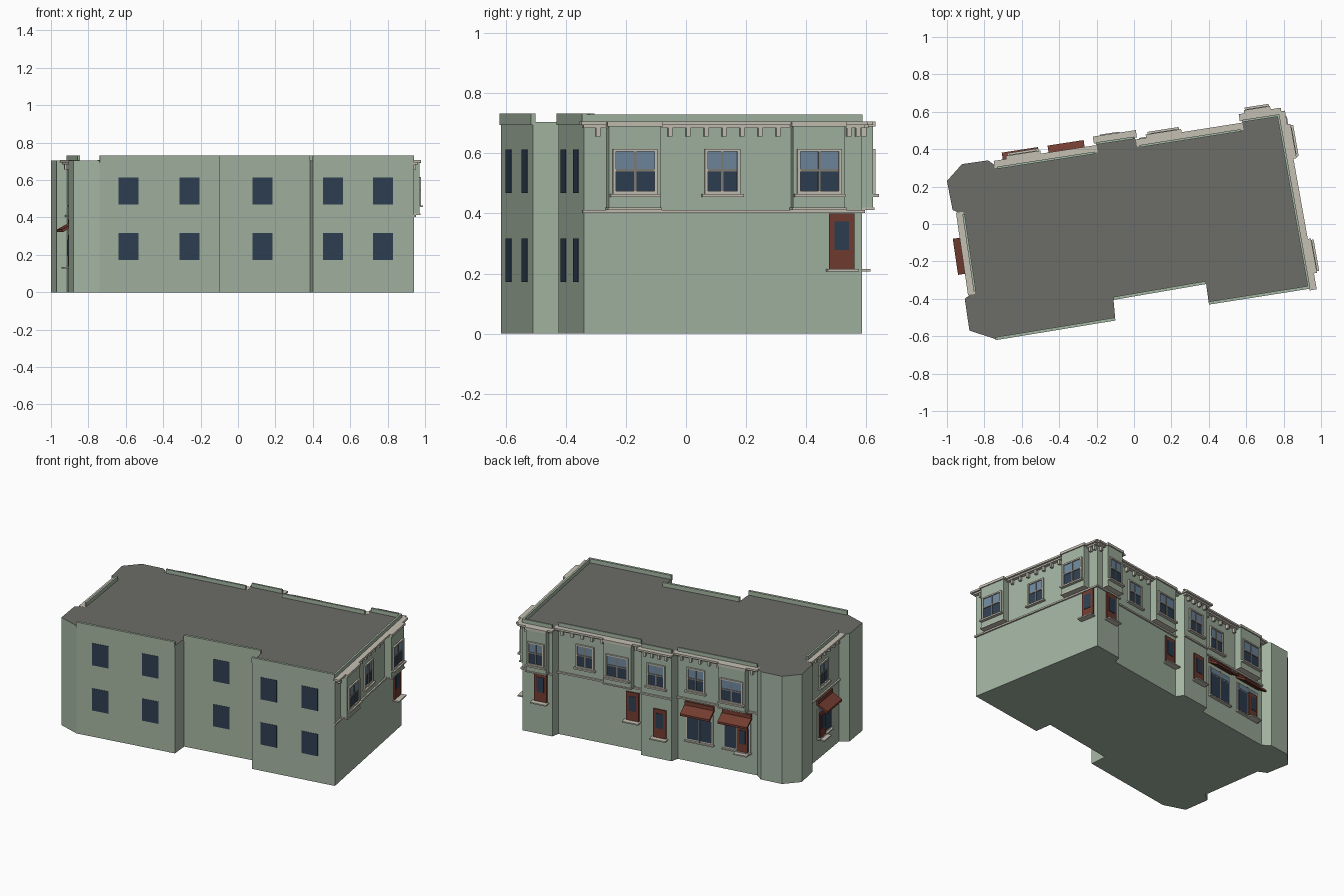
import bpy, bmesh
from mathutils import Vector

if "Cube" in bpy.data.objects:
    bpy.data.objects.remove(bpy.data.objects["Cube"])

COL = {"wall": (.37, .46, .36), "roof": (.15, .155, .14), "trim": (.56, .53, .45),
       "red": (.17, .045, .03), "glass": (.028, .05, .085), "sky_glass": (.16, .25, .35),
       "sash": (.22, .21, .18)}
MATS = {}
for n, c in COL.items():
    MATS[n] = bpy.data.materials.new(n)
    MATS[n].diffuse_color = (*c, 1)

# Footprint, counter-clockwise
P = [(-.88, -.57), (-.74, -.615), (-.10, -.51), (-.11, -.40), (.385, -.315), (.40, -.425),
     (.94, -.34), (.775, .585), (.58, .555), (.57, .505), (.03, .42), (0, .465), (-.2, .435),
     (-.21, .385), (-.73, .305), (-.78, .34), (-.92, .32), (-1, .23), (-.97, .075),
     (-.915, .05), (-.855, -.36), (-.905, -.40)]
FRONT = [(P[1], P[2]), (P[4 - 1], P[4]), (P[5], P[6])]
RIGHT, RA, RB, RC, RD, LEFT = [(P[i], P[i + 1]) for i in (6, 7, 9, 11, 13, 19)]
STREET = [RIGHT, RA, RB, RC, RD, LEFT]

parts = {}


def prism(part, mat, wall, c, w, prof):
    """Extrude a (depth, z) profile along a wall, centred at world x (or y) = c."""
    bm = parts.setdefault((part, mat), bmesh.new())
    a, b = Vector(wall[0]), Vector(wall[1])
    d = b - a
    k = 0 if abs(d.x) > abs(d.y) else 1
    m = a + d * ((c - a[k]) / d[k])
    d.normalize()
    n = Vector((d.y, -d.x))
    rows = []
    for s in (-w / 2, w / 2):
        rows.append([bm.verts.new((*(m + d * s + n * e), z)) for e, z in prof])
    N = len(prof)
    bm.faces.new(rows[0])
    bm.faces.new(rows[1][::-1])
    for i in range(N):
        j = (i + 1) % N
        bm.faces.new((rows[0][j], rows[0][i], rows[1][i], rows[1][j]))


def box(part, mat, wall, c, w, z0, z1, d0, d1):
    prism(part, mat, wall, c, w, [(d0, z0), (d1, z0), (d1, z1), (d0, z1)])


def span(wall):
    """Midpoint coordinate, length, and the coordinate change per unit length."""
    a, b = Vector(wall[0]), Vector(wall[1])
    d = b - a
    k = 0 if abs(d.x) > abs(d.y) else 1
    return (a[k] + b[k]) / 2, d.length, d[k] / d.length


def window(wall, c, w, d=0, z0=.465, z1=.615):
    g = span(wall)[2]
    zm = z0 + (z1 - z0) * .53
    for s in (-1, 1):
        box("window_frames", "trim", wall, c + s * g * (w / 2 - .005), .01, z0, z1, d - .004, d + .01)
    for z in (z0, z1 - .009):
        box("window_frames", "trim", wall, c, w, z, z + .009, d - .004, d + .01)
    box("window_sills", "trim", wall, c, w + .02, z0 - .01, z0, d - .004, d + .02)
    box("window_glass_lower", "glass", wall, c, w - .02, z0 + .009, zm, d - .004, d + .003)
    box("window_glass_upper", "sky_glass", wall, c, w - .02, zm, z1 - .009, d - .004, d + .003)
    box("window_sashes", "sash", wall, c, .008, z0, z1, d, d + .007)
    box("window_sashes", "sash", wall, c, w, zm - .004, zm + .004, d, d + .007)


def bay(wall, c, w, win):
    box("bay_boxes", "wall", wall, c, w, .415, .69, -.005, .045)
    box("bay_caps", "trim", wall, c, w + .012, .69, .706, -.005, .052)
    box("bay_bases", "trim", wall, c, w + .008, .412, .42, -.005, .05)
    window(wall, c, win, .045)


def door(wall, c, z0, d=0, w=.085, h=.185):
    box("doors", "red", wall, c, w, z0, z0 + h, d - .004, d + .008)
    box("door_glass", "glass", wall, c, w * .58, z0 + h * .34, z0 + h * .86, d, d + .011)
    box("door_steps", "trim", wall, c, w + .02, z0 - .008, z0, d - .004, d + .04)


def shop(wall, c, w, door_shift=None):
    box("shop_frames", "trim", wall, c, w, .14, .335, -.004, .006)
    g = span(wall)[2]
    box("shop_glass", "glass", wall, c, w - .02, .15, .29, 0, .009)
    box("shop_transoms", "sky_glass", wall, c, w - .02, .297, .33, 0, .009)
    box("shop_mullions", "sash", wall, c, .008, .14, .335, 0, .012)
    box("shop_sills", "trim", wall, c, w + .01, .132, .14, -.004, .02)
    box("shop_headers", "red", wall, c, w + .01, .365, .393, -.004, .012)
    if door_shift is not None:
        door(wall, c + g * door_shift, .135, .008, .07, .17)
    # Sloped awning with a short drop at the lip
    prism("awnings", "red", wall, c, w + .015,
          [(0, .362), (.065, .322), (.072, .322), (.072, .335), (0, .375)])


# Main body: walls plus grey roof face
bm = bmesh.new()
lo = [bm.verts.new((x, y, 0)) for x, y in P]
hi = [bm.verts.new((x, y, .705)) for x, y in P]
bm.faces.new(lo[::-1])
bm.faces.new(hi).material_index = 1
for i in range(len(P)):
    j = (i + 1) % len(P)
    bm.faces.new((lo[i], lo[j], hi[j], hi[i]))
me = bpy.data.meshes.new("building_body")
bm.to_mesh(me)
me.materials.append(MATS["wall"])
me.materials.append(MATS["roof"])
bpy.context.collection.objects.link(bpy.data.objects.new("building_body", me))

# Plain front: parapets and flat windows
for wl in FRONT:
    c, L, g = span(wl)
    box("parapets", "wall", wl, c, L, .695, .732, -.01, .006)
for wl, xs in zip(FRONT, [(-.585, -.26), (.13,), (.508, .775)]):
    for x in xs:
        for z in (.172, .468):
            box("front_windows", "glass", wl, x, .108, z, z + .145, -.004, .002)

# Street walls: parapet, cornice, moulding, belt course
for wl in STREET:
    c, L, g = span(wl)
    box("parapets", "wall", wl, c, L, .695, .73, -.01, .002)
    box("cornices", "trim", wl, c, L + .03, .694, .706, -.004, .035)
    box("cornices", "trim", wl, c, L + .01, .684, .694, -.004, .022)
    box("belt_courses", "trim", wl, c, L + .01, .402, .412, -.004, .01)

# Cornice brackets, as evenly spaced runs
RUNS = [(RIGHT, -.295, -.295, 1), (RIGHT, -.055, .305, 7), (RIGHT, .54, .57, 2),
        (RA, .61, .75, 4), (RB, .28, .54, 5), (RB, .06, .06, 1), (RC, -.17, -.03, 4),
        (RD, -.48, -.24, 5), (RD, -.70, -.70, 1), (LEFT, -.33, .02, 7)]
for wl, s, e, n in RUNS:
    for i in range(n):
        c = s + (e - s) * i / max(n - 1, 1)
        box("brackets", "trim", wl, c, .014, .657, .686, -.004, .018)

# Upper windows and bays
bay(RIGHT, -.178, .175, .15)
bay(RIGHT, .435, .175, .15)
window(RIGHT, .12, .12)
bay(RA, .665, .13, .11)
window(RB, .395, .12)
bay(RB, .165, .18, .15)
window(RC, -.1, .12)
window(RD, -.33, .12)
bay(RD, -.585, .175, .15)
window(LEFT, -.155, .12)

# Street doors follow the falling pavement level
door(RIGHT, .517, .215)
door(RA, .655, .215)
door(RB, .085, .19)
door(RC, -.125, .14)

# Shopfronts with awnings
shop(RD, -.355, .18)
shop(RD, -.6, .18, .04)
shop(LEFT, -.165, .18, -.04)

for (name, mat), bm in parts.items():
    bmesh.ops.recalc_face_normals(bm, faces=bm.faces)
    me = bpy.data.meshes.new(name)
    bm.to_mesh(me)
    bm.free()
    me.materials.append(MATS[mat])
    bpy.context.collection.objects.link(bpy.data.objects.new(name, me))

for m in bpy.data.materials:
    if m.users and not m.is_grease_pencil:
        m.use_nodes = True
        m.node_tree.nodes["Principled BSDF"].inputs["Base Color"].default_value = m.diffuse_color
